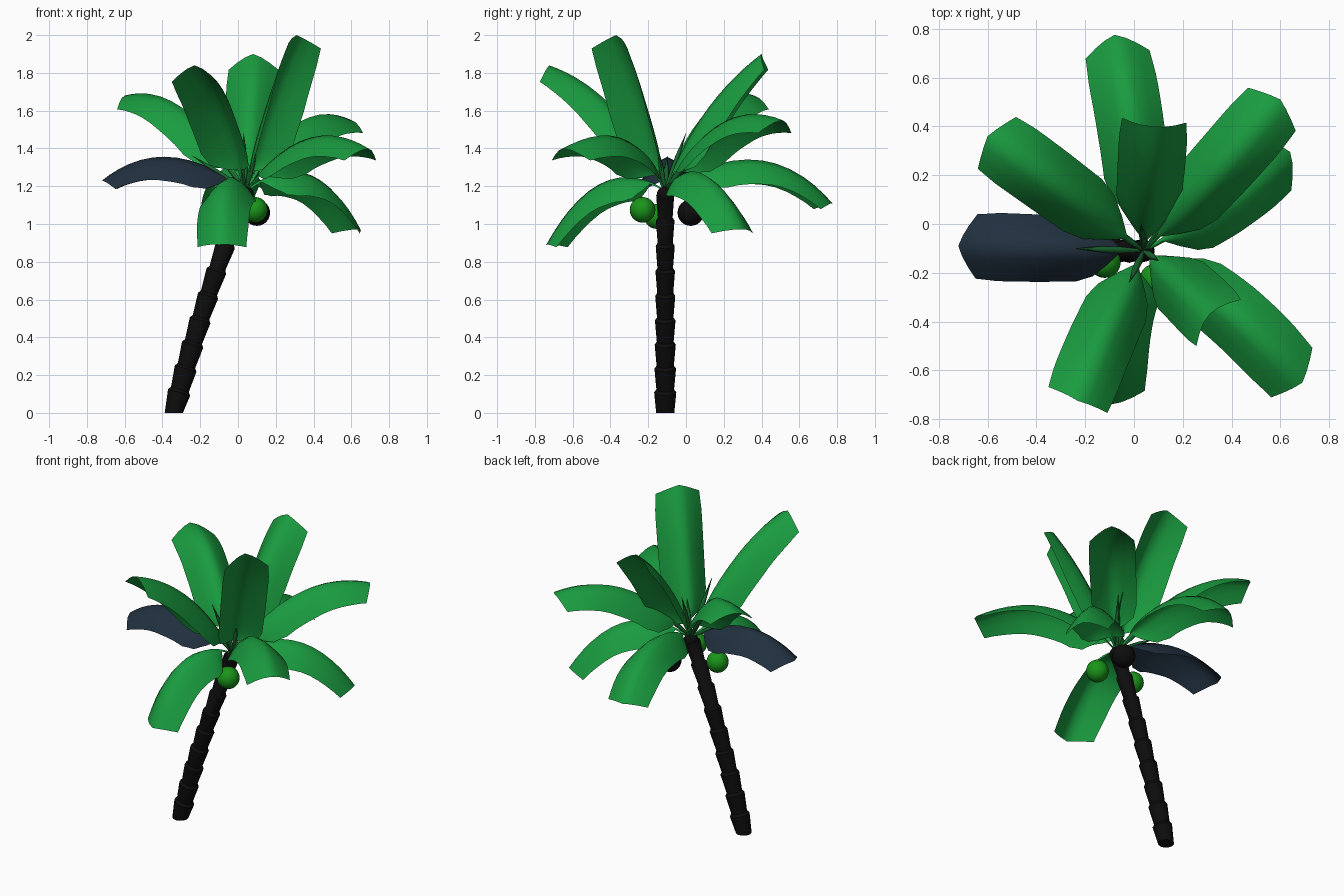
import bpy, bmesh, math
from mathutils import Vector

if "Cube" in bpy.data.objects:
    bpy.data.objects.remove(bpy.data.objects["Cube"])

CROWN = Vector((0.04, -0.11, 1.18))


def material(name, rgb):
    m = bpy.data.materials.new(name)
    m.diffuse_color = (*rgb, 1)
    m.use_nodes = True
    m.node_tree.nodes["Principled BSDF"].inputs["Base Color"].default_value = m.diffuse_color
    return m


BARK = material("bark", (0.004, 0.004, 0.004))
LEAF = material("leaf", (0.01, 0.33, 0.05))
DARK_LEAF = material("dark_leaf", (0.015, 0.03, 0.05))
SHOOT = material("shoot", (0.01, 0.14, 0.03))
NUT = material("green_nut", (0.01, 0.30, 0.01))


def finish(name, bm, mat, angle=None):
    me = bpy.data.meshes.new(name)
    bm.to_mesh(me)
    bm.free()
    me.materials.append(mat)
    ob = bpy.data.objects.new(name, me)
    bpy.context.collection.objects.link(ob)
    if angle:
        bpy.context.view_layer.objects.active = ob
        ob.select_set(True)
        bpy.ops.object.shade_smooth_by_angle(angle=math.radians(angle))
        ob.select_set(False)
    return ob


def bezier(mid, tip, start=CROWN):
    # quadratic curve passing through mid at t = 0.5
    mid, tip = Vector(mid), Vector(tip)
    c = 2 * mid - 0.5 * (start + tip)
    pos = lambda t: (1 - t) ** 2 * start + 2 * t * (1 - t) * c + t * t * tip
    tan = lambda t: (2 * (1 - t) * (c - start) + 2 * t * (tip - c)).normalized()
    return pos, tan


def interp(table, t):
    for (a, va), (b, vb) in zip(table, table[1:]):
        if t <= b:
            return va + (vb - va) * (t - a) / (b - a)
    return table[-1][1]


def loft(bm, rings, closed):
    for r0, r1 in zip(rings, rings[1:]):
        n = len(r0)
        for i in range(n if closed else n - 1):
            j = (i + 1) % n
            bm.faces.new((r0[i], r0[j], r1[j], r1[i]))


# trunk: leaning stack of sections, each flaring at its top edge
N = 9
trunk_path, _ = bezier((-0.175, -0.11, 0.57), (0.04, -0.11, 1.17), Vector((-0.34, -0.11, 0)))
bm = bmesh.new()
rings = []
for k in range(N):
    r = 0.048 - 0.010 * k / N
    for t, rad in ((k / N, r), ((k + 0.88) / N, r * 1.22)):
        c = trunk_path(t)
        tilt = 0.0 if t == 0 else 0.3
        ring = []
        for i in range(12):
            a = 2 * math.pi * i / 12
            dx = rad * math.cos(a)
            ring.append(bm.verts.new(c + Vector((dx, rad * math.sin(a), -dx * tilt))))
        rings.append(ring)
loft(bm, rings, True)
bm.faces.new(rings[0][::-1])
bm.faces.new(rings[-1])
finish("trunk", bm, BARK, 35)

# crown knob
bm = bmesh.new()
bmesh.ops.create_uvsphere(bm, u_segments=16, v_segments=10, radius=0.045)
bmesh.ops.translate(bm, verts=bm.verts, vec=(0.04, -0.11, 1.155))
finish("crown_knob", bm, BARK, 60)

# fronds: thin stalk widening into an arched blade, folded deeper towards its base
WIDTH = [(0, .008), (.11, .010), (.14, .06), (.19, .11), (.28, .133), (.55, .138), (.85, .14), (1, .132)]
FOLD = [(0, 1.0), (.5, .95), (1, .62)]
STEPS = [0, .06, .11, .14, .165, .19, .23, .28, .36, .45, .54, .62, .71, .8, .87, .94, 1]


def frond(name, mid, tip, mat=LEAF):
    pos, tan = bezier(mid, tip)
    flat = Vector(tip) - CROWN
    side = Vector((flat.y, -flat.x, 0)).normalized()
    bm = bmesh.new()
    rows = []
    for t in STEPS:
        d = tan(t)
        normal = side.cross(d).normalized()
        w = interp(WIDTH, t)
        row = []
        for u in (-1, -.66, -.33, 0, .33, .66, 1):
            back = 0.03 * abs(u) * max(0, t - .5) * 2
            drop = interp(FOLD, t) * w * abs(u) ** 1.5
            row.append(bm.verts.new(pos(t) + side * (w * u) - normal * drop - d * back))
        rows.append(row)
    loft(bm, rows, False)
    finish(name, bm, mat, 60)


frond("frond_back_low", (-.01, .37, 1.34), (-.08, .775, 1.11))
frond("frond_back_left", (-.275, .125, 1.60), (-.60, .36, 1.68))
frond("frond_back_right", (.31, .18, 1.53), (.60, .51, 1.55))
frond("frond_right_low", (.37, .09, 1.265), (.64, .295, .97))
frond("frond_back_high", (.06, .10, 1.59), (.08, .40, 1.90))
frond("frond_left", (-.36, -.10, 1.355), (-.72, -.09, 1.23), DARK_LEAF)
frond("frond_front_high", (-.09, -.38, 1.61), (-.23, -.725, 1.84))
frond("frond_front_low", (-.07, -.44, 1.22), (-.10, -.74, .89))
frond("frond_front_right", (.36, -.33, 1.45), (.69, -.65, 1.40))
frond("frond_top", (.16, -.22, 1.62), (.31, -.37, 2.0))

# young shoots: narrow spindles in the heart of the crown
for i, tip in enumerate([(-.24, -.10, 1.36), (.19, .08, 1.42), (-.14, .02, 1.42),
                         (-.02, -.24, 1.53), (.03, .00, 1.48), (.10, -.15, 1.40)]):
    axis = Vector(tip) - CROWN
    rot = axis.to_track_quat('Z', 'Y')
    bm = bmesh.new()
    rings = []
    for t, r in ((0, .006), (.35, .014), (.6, .013), (1, .001)):
        rings.append([bm.verts.new(CROWN + rot @ Vector((r * math.cos(a), r * math.sin(a), t * axis.length)))
                      for a in (2 * math.pi * k / 6 for k in range(6))])
    loft(bm, rings, True)
    finish(f"shoot_{i + 1}", bm, SHOOT, 60)

# nuts hanging beneath the crown
for i, (loc, r, mat) in enumerate([((.09, -.23, 1.075), .068, NUT), ((-.12, -.155, 1.04), .066, NUT),
                                   ((.10, .025, 1.06), .07, BARK)]):
    bm = bmesh.new()
    bmesh.ops.create_uvsphere(bm, u_segments=20, v_segments=12, radius=r)
    bmesh.ops.translate(bm, verts=bm.verts, vec=loc)
    finish(f"nut_{i + 1}", bm, mat, 60)
